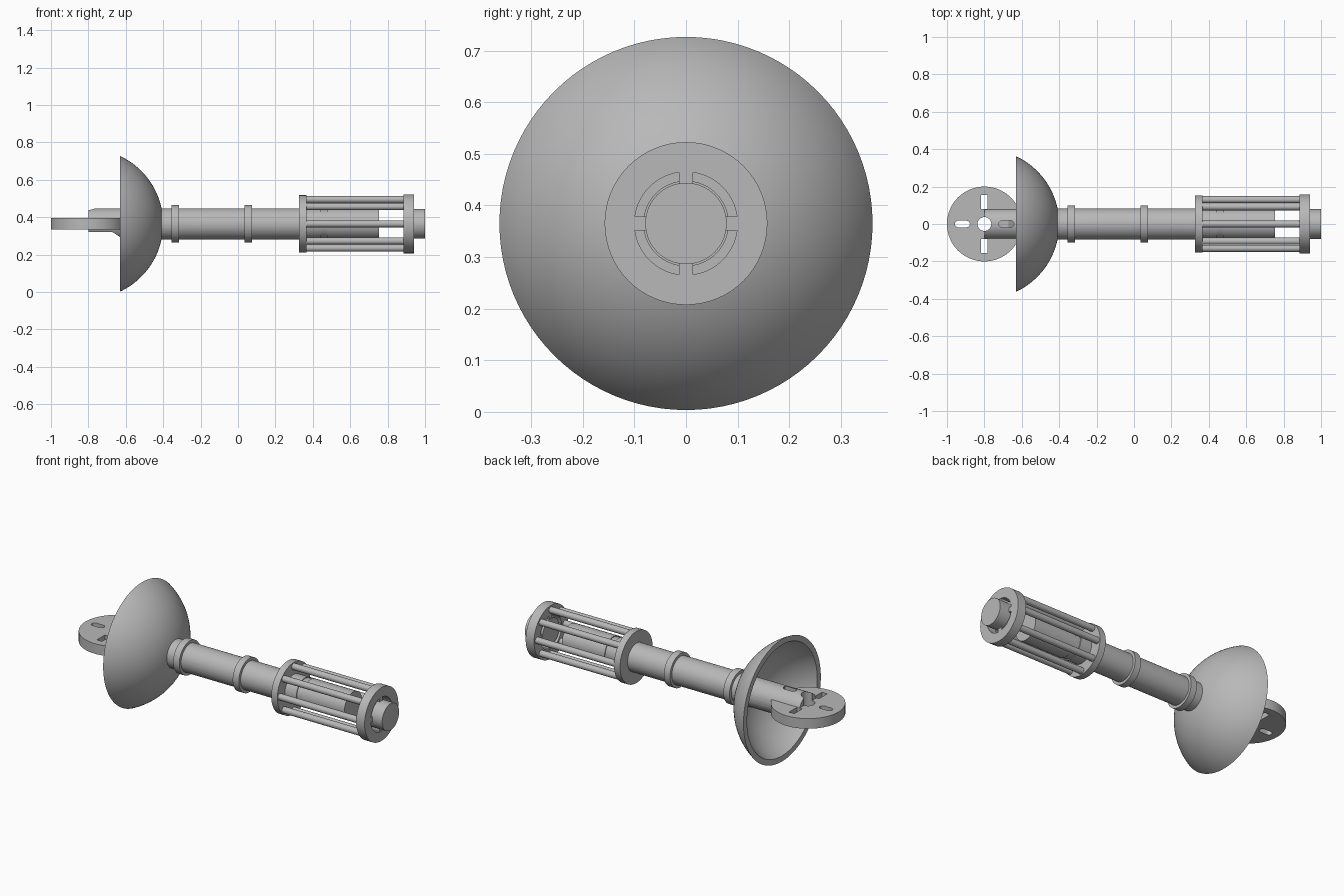
import bpy, bmesh
from math import sin, cos, pi, acos, radians
from mathutils import Matrix

if "Cube" in bpy.data.objects:
    bpy.data.objects.remove(bpy.data.objects["Cube"])

AXIS = 0.365      # height of the long axis
HUB = -0.8        # centre of the mounting disc

grey = bpy.data.materials.new("plain grey")
grey.use_nodes = True
grey.diffuse_color = (0.48, 0.48, 0.48, 1)
grey.node_tree.nodes["Principled BSDF"].inputs["Base Color"].default_value = (0.48, 0.48, 0.48, 1)


def finish(name, bm):
    bmesh.ops.recalc_face_normals(bm, faces=bm.faces)
    mesh = bpy.data.meshes.new(name)
    bm.to_mesh(mesh)
    bm.free()
    mesh.materials.append(grey)
    obj = bpy.data.objects.new(name, mesh)
    bpy.context.collection.objects.link(obj)
    return obj


def lathe(name, profile, closed=False, sides=64):
    """Turn (x, radius) points about the long axis."""
    bm = bmesh.new()
    rings = []
    for x, r in profile:
        rings.append([bm.verts.new((x, r * cos(2 * pi * i / sides), AXIS + r * sin(2 * pi * i / sides)))
                      for i in range(sides)])
    pairs = list(zip(rings, rings[1:]))
    if closed:
        pairs.append((rings[-1], rings[0]))
    else:
        bm.faces.new(rings[0])
        bm.faces.new(rings[-1])
    for a, b in pairs:
        for i in range(sides):
            j = (i + 1) % sides
            bm.faces.new((a[i], a[j], b[j], b[i]))
    return finish(name, bm)


def ring(name, x0, x1, inner, outer):
    return lathe(name, [(x0, inner), (x0, outer), (x1, outer), (x1, inner)], closed=True)


def box(name, centre, size):
    bm = bmesh.new()
    bmesh.ops.create_cube(bm, size=1, matrix=Matrix.Translation(centre) @ Matrix.Diagonal((*size, 1)))
    return finish(name, bm)


def prism(name, outline, direction):
    """Extrude a flat outline of 3D points along a direction."""
    bm = bmesh.new()
    face = bm.faces.new([bm.verts.new(p) for p in outline])
    moved = bmesh.ops.extrude_face_region(bm, geom=[face])["geom"]
    verts = [v for v in moved if isinstance(v, bmesh.types.BMVert)]
    bmesh.ops.translate(bm, verts=verts, vec=direction)
    if not face.is_valid or len(face.edges[0].link_faces) < 2:
        bmesh.ops.holes_fill(bm, edges=bm.edges)
    return finish(name, bm)


def capsule(cx, half, r, z, n=16):
    """Outline of a slot with round ends lying along x."""
    pts = []
    for side, start in ((1, -pi / 2), (-1, pi / 2)):
        for i in range(n + 1):
            a = start + pi * i / n
            pts.append((cx + side * half + r * cos(a), r * sin(a), z))
    return pts


def circle(r, z, n):
    return [(HUB + r * cos(2 * pi * i / n), r * sin(2 * pi * i / n), z) for i in range(n)]


def cut(obj, cutters):
    bpy.context.view_layer.objects.active = obj
    for cutter in cutters:
        mod = obj.modifiers.new("cut", 'BOOLEAN')
        mod.operation = 'DIFFERENCE'
        mod.solver = 'EXACT'
        mod.object = cutter
        bpy.ops.object.modifier_apply(modifier=mod.name)


# Shaft with a shallow groove inside the cage
shaft = lathe("shaft", [(HUB, 0.083), (0.44, 0.083), (0.44, 0.078), (0.475, 0.078),
                        (0.475, 0.083), (0.755, 0.083)])

# Mounting disc with a centre hole and four slots
disc = prism("mounting_disc", circle(0.2, 0.335, 64), (0, 0, 0.06))
through = (0, 0, 0.6)
cutters = [prism("hole_cutter", circle(0.037, 0.1, 32), through)]
for side in (-1, 1):
    cutters.append(prism("round_slot_cutter", capsule(HUB + side * 0.118, 0.022, 0.018, 0.1), through))
    cutters.append(box("square_slot_cutter", (HUB, side * 0.117, 0.4), (0.034, 0.074, 0.6)))
belly = [(-0.9, -0.2, 0.2), (-0.9, -0.2, 0.32), (-0.67, -0.2, 0.32), (-0.6, -0.2, 0.275), (-0.6, -0.2, 0.2)]
belly_cutter = prism("belly_cutter", belly, (0, 0.4, 0))
cut(disc, cutters)
cut(shaft, cutters + [belly_cutter])
for c in cutters + [belly_cutter]:
    bpy.data.objects.remove(c)

# Bowl guard, a hollow slice of a sphere
steps = 24


def arc(radius, r_end):
    a0, a1 = acos(0.17 / radius), acos((radius ** 2 - r_end ** 2) ** 0.5 / radius)
    return [(HUB + radius * cos(a), radius * sin(a))
            for a in (a0 + (a1 - a0) * i / steps for i in range(steps + 1))]


lathe("bowl_guard", arc(0.4, 0.08) + arc(0.37, 0.08)[::-1], closed=True, sides=96)

# Shaft bands
for name, x in (("rear_band", -0.335), ("middle_band", 0.055)):
    ring(name, x - 0.02, x + 0.02, 0.08, 0.1)

# Cage: two end rings and eight rods
ring("cage_rear_ring", 0.325, 0.365, 0.08, 0.153)
ring("cage_front_ring", 0.885, 0.94, 0.1, 0.158)
for i in range(8):
    a = i * pi / 4
    bm = bmesh.new()
    place = Matrix.Translation((0.625, 0.13 * cos(a), AXIS + 0.13 * sin(a))) @ Matrix.Rotation(pi / 2, 4, 'Y')
    bmesh.ops.create_cone(bm, cap_ends=True, segments=24, radius1=0.019, radius2=0.019, depth=0.54, matrix=place)
    finish(f"cage_rod_{i + 1}", bm)

# End plug held by four spokes
lathe("end_plug", [(0.885, 0.079), (1.0, 0.079)])
for i, (dy, dz) in enumerate(((1, 0), (-1, 0), (0, 1), (0, -1))):
    size = (0.05, 0.035 if dy else 0.028, 0.035 if dz else 0.028)
    box(f"plug_spoke_{i + 1}", (0.9125, dy * 0.09, AXIS + dz * 0.09), size)

# Smooth round surfaces, keep hard edges
bpy.ops.object.select_all(action='DESELECT')
for obj in bpy.context.collection.objects:
    if obj.type == 'MESH':
        obj.select_set(True)
        bpy.context.view_layer.objects.active = obj
bpy.ops.object.shade_smooth_by_angle(angle=radians(30))
